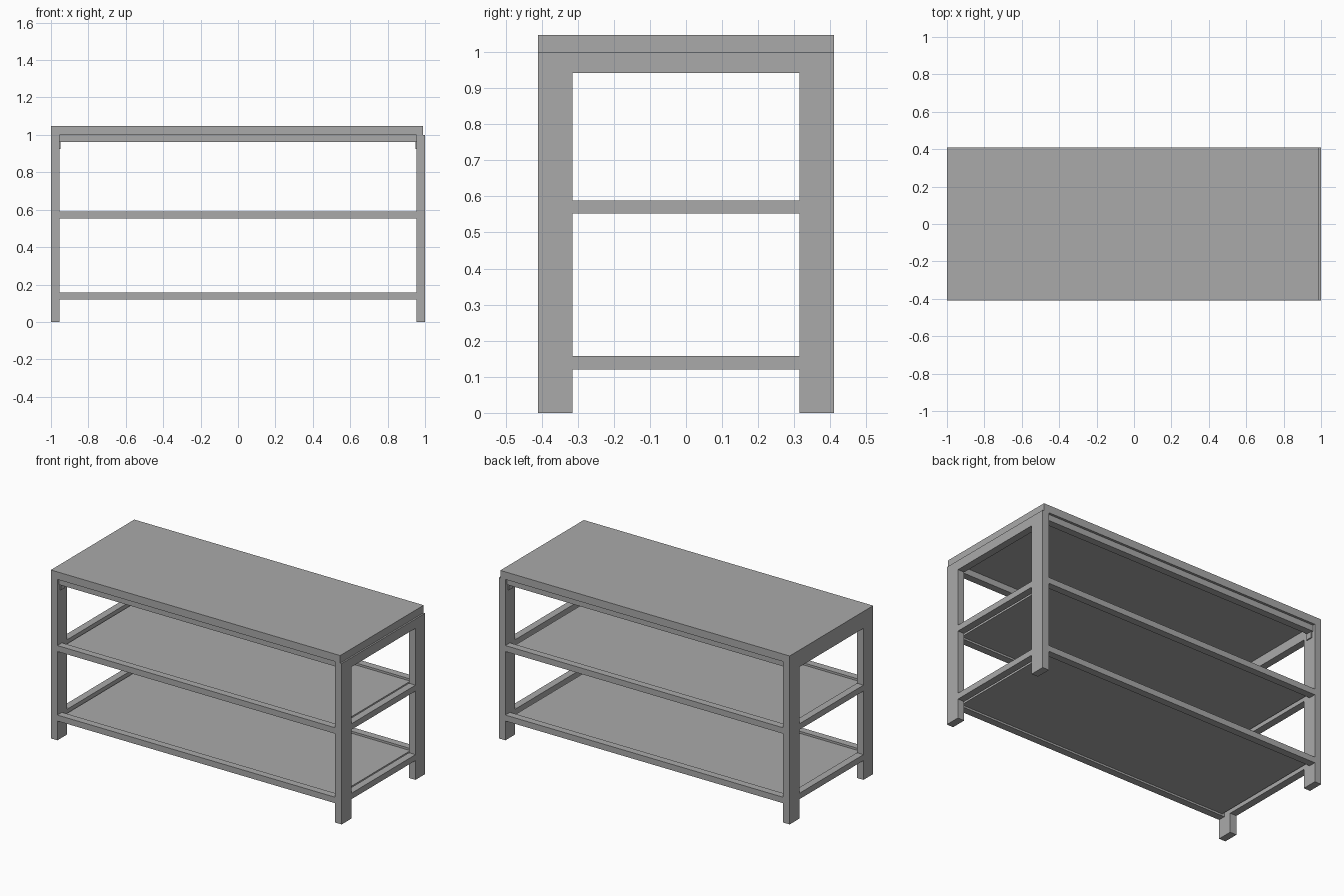
import bpy
import bmesh

if "Cube" in bpy.data.objects:
    bpy.data.objects.remove(bpy.data.objects["Cube"])

grey = bpy.data.materials.new("grey")
grey.diffuse_color = (0.40, 0.40, 0.40, 1)
grey.use_nodes = True
grey.node_tree.nodes["Principled BSDF"].inputs["Base Color"].default_value = grey.diffuse_color


def box(name, x, y, z):
    """Add a box from its (min, max) range on each axis."""
    bm = bmesh.new()
    bmesh.ops.create_cube(bm, size=1)
    for v in bm.verts:
        v.co = [(a + b) / 2 + c * (b - a) for (a, b), c in zip((x, y, z), v.co)]
    mesh = bpy.data.meshes.new(name)
    bm.to_mesh(mesh)
    bm.free()
    mesh.materials.append(grey)
    obj = bpy.data.objects.new(name, mesh)
    bpy.context.collection.objects.link(obj)
    return obj


def span(sign, inner, outer):
    """Range from inner to outer on one side of the centre."""
    return tuple(sorted((sign * inner, sign * outer)))


LEG_X, LEG_Y = 0.955, 0.315      # inner faces of the legs
END_X, END_Y = 1.0, 0.41         # outer faces of the legs
RAIL = 0.045                     # rail thickness
TOP_Z = 1.0                      # underside of the table top

# Table top, set slightly towards the left
box("table_top", (-1.0, 0.99), (-END_Y, END_Y), (TOP_Z, 1.047))

for sx in (-1, 1):
    # Legs with small corner plates
    for sy in (-1, 1):
        box("leg", span(sx, LEG_X, END_X), span(sy, LEG_Y, END_Y), (0, TOP_Z))
        box("corner_plate", span(sx, 0.948, LEG_X), span(sy, 0.345, 0.385), (0.925, TOP_Z))
    # Side rails under the top
    box("side_apron", span(sx, LEG_X, END_X), (-LEG_Y, LEG_Y), (0.942, TOP_Z))

# Long rails under the top, slightly set back
for sy in (-1, 1):
    box("long_apron", (-LEG_X, LEG_X), span(sy, 0.35, 0.395), (0.962, TOP_Z))

# Two shelves: frame of rails with a thin recessed panel
for z0, z1 in ((0.12, 0.157), (0.552, 0.589)):
    for s in (-1, 1):
        box("shelf_long_rail", (-LEG_X, LEG_X), span(s, END_Y - RAIL, END_Y), (z0, z1))
        box("shelf_side_rail", span(s, LEG_X, END_X), (-LEG_Y, LEG_Y), (z0, z1))
    box("shelf_panel", (-0.94, 0.93), (RAIL - END_Y, END_Y - RAIL), (z0 + 0.012, z0 + 0.024))
